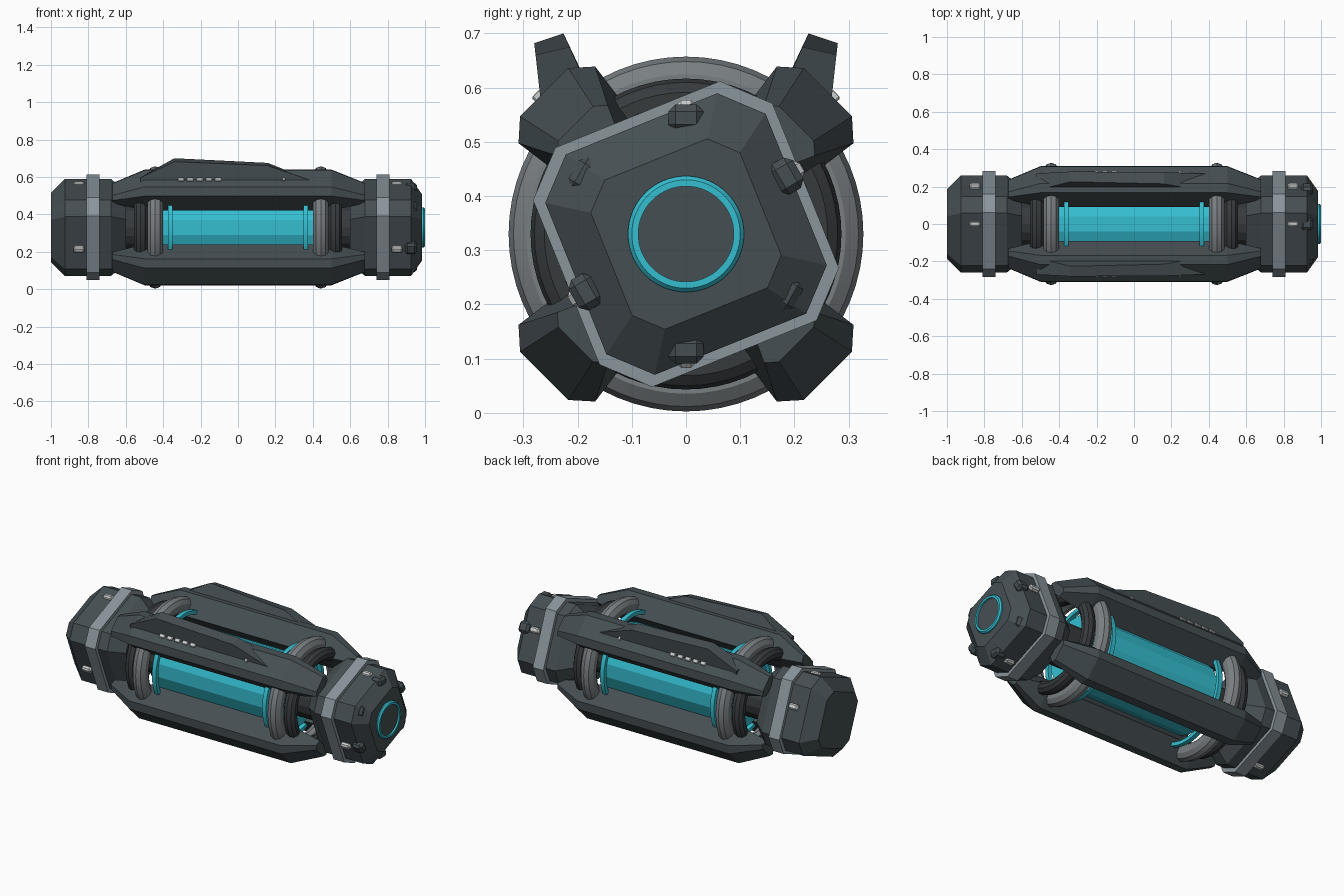
import bpy, bmesh, math
from mathutils import Matrix, Vector

AXIS_Z = 0.33
cube = bpy.data.objects.get("Cube")
if cube:
    bpy.data.objects.remove(cube, do_unlink=True)


def material(name, rgb):
    m = bpy.data.materials.new(name)
    m.use_nodes = True
    col = (*rgb, 1)
    m.diffuse_color = col
    m.node_tree.nodes["Principled BSDF"].inputs["Base Color"].default_value = col
    return m


ARMOUR = material("dark slate armour", (0.060, 0.078, 0.086))
TRIM = material("light steel trim", (0.25, 0.30, 0.33))
HOOP = material("grey hoop", (0.19, 0.21, 0.22))
DARK = material("charcoal", (0.038, 0.043, 0.046))
GLOW = material("cyan glow", (0.035, 0.52, 0.64))
SILVER = material("pale silver", (0.60, 0.62, 0.62))


def finish(name, bm, mat, smooth=False):
    bmesh.ops.recalc_face_normals(bm, faces=bm.faces)
    me = bpy.data.meshes.new(name)
    bm.to_mesh(me)
    bm.free()
    me.materials.append(mat)
    ob = bpy.data.objects.new(name, me)
    ob.location.z = AXIS_Z
    bpy.context.collection.objects.link(ob)
    if smooth:
        bpy.context.view_layer.objects.active = ob
        for o in bpy.context.selected_objects:
            o.select_set(False)
        ob.select_set(True)
        bpy.ops.object.shade_smooth_by_angle(angle=math.radians(25))
    return ob


def loft(name, stations, mat, smooth=False):
    """Skin a row of (x, [(y, z), ...]) sections and close both ends."""
    bm = bmesh.new()
    rings = [[bm.verts.new((x, y, z)) for y, z in sec] for x, sec in stations]
    n = len(rings[0])
    for a, b in zip(rings, rings[1:]):
        for i in range(n):
            j = (i + 1) % n
            bm.faces.new((a[i], a[j], b[j], b[i]))
    bm.faces.new(rings[0])
    bm.faces.new(rings[-1])
    return finish(name, bm, mat, smooth)


def hoop(name, profile, mat, n=64):
    """Revolve a closed (x, radius) profile around the long axis."""
    bm = bmesh.new()
    rings = []
    for k in range(n):
        a = math.tau * k / n
        rings.append([bm.verts.new((x, r * math.cos(a), r * math.sin(a))) for x, r in profile])
    m = len(profile)
    for k in range(n):
        a, b = rings[k], rings[(k + 1) % n]
        for i in range(m):
            j = (i + 1) % m
            bm.faces.new((a[i], a[j], b[j], b[i]))
    return finish(name, bm, mat, True)


def round_profile(x, half, outer, inner, n=10):
    mid, rad = (outer + inner) / 2, (outer - inner) / 2
    turn = math.pi / n
    grow = 1 / math.cos(turn)
    return [(x + half * grow * math.cos(math.tau * k / n + turn),
             mid + rad * math.sin(math.tau * k / n + turn) * grow) for k in range(n)]


def polygon(r, n, turn=0.0):
    return [(r * math.cos(math.tau * k / n + turn), r * math.sin(math.tau * k / n + turn))
            for k in range(n)]


def cut_square(r):
    """Twisted square with clipped corners."""
    angles = [math.radians(67 + 90 * k + s) for k in range(4) for s in (-10.5, 10.5)]
    return [(r * math.cos(a), r * math.sin(a)) for a in angles]


def block(name, size, pos, angle, mat, bevel=0.0):
    """Box lying on the body at a turn about the long axis; pos = (x, radius)."""
    bm = bmesh.new()
    bmesh.ops.create_cube(bm, size=1)
    bmesh.ops.scale(bm, vec=Vector(size), verts=bm.verts)
    if bevel:
        bmesh.ops.bevel(bm, geom=bm.edges[:], offset=bevel, segments=1, affect='EDGES')
    bmesh.ops.translate(bm, vec=(pos[0], 0, pos[1]), verts=bm.verts)
    bmesh.ops.rotate(bm, cent=(0, 0, 0), matrix=Matrix.Rotation(angle, 3, 'X'), verts=bm.verts)
    return finish(name, bm, mat)


# Glowing core and the dark shaft that carries it
loft("glow_core", [(s * 0.4, polygon(0.2, 16, math.pi / 16)) for s in (-1, 1)], GLOW)
loft("shaft", [(s * 0.65, polygon(0.12, 16)) for s in (-1, 1)], DARK)

for side, s in (("right", -1), ("left", 1)):
    # End cap with its trim band
    tip, tip_r = (0.985, 0.18) if s > 0 else (1.0, 0.19)
    loft(f"end_cap_{side}", [(s * x, cut_square(r)) for x, r in
         ((0.60, 0.20), (0.68, 0.266), (0.925, 0.266), (tip, tip_r))], ARMOUR)
    loft(f"trim_band_{side}", [(s * x, cut_square(0.289)) for x in (0.74, 0.81)], TRIM)
    # Hoops around the core
    hoop(f"large_hoop_{side}", round_profile(s * 0.443, 0.041, 0.325, 0.235), HOOP)
    hoop(f"dark_hoop_{side}", round_profile(s * 0.52, 0.036, 0.285, 0.215), DARK)
    hoop(f"glow_hoop_{side}", [(s * (0.362 + dx), r) for dx, r in
         ((-0.013, 0.25), (0.013, 0.25), (0.013, 0.272), (-0.013, 0.272))], GLOW)
    # Six silver inserts around each cap
    for k in range(6):
        block(f"cap_insert_{side}_{k + 1}", (0.06, 0.034, 0.03), (s * 0.85, 0.232),
              math.radians(60 * k), SILVER, 0.008)

# Lugs and glowing rim on the left end
for k in range(6):
    block(f"cap_lug_{k + 1}", (0.065, 0.065, 0.05), (0.925, 0.214),
          math.radians(60 * k), ARMOUR, 0.013)
hoop("end_rim", [(0.98, 0.088), (1.0, 0.088), (1.0, 0.1), (0.992, 0.107), (0.98, 0.107)], GLOW)
loft("end_disc", [(x, polygon(0.09, 48)) for x in (0.98, 0.99)], ARMOUR)


# Four armour rails on the diagonals
def rail_section(angle, inner, inner_w, shoulder, width, outer, outer_w):
    half = [(inner, inner_w), (shoulder, width), (outer, outer_w)]
    pts = half + [(r, -t) for r, t in reversed(half)]
    c, d = math.cos(angle), math.sin(angle)
    return [(r * c - t * d, r * d + t * c) for r, t in pts]


for k, label in enumerate(("back_upper", "front_upper", "front_lower", "back_lower")):
    a = math.radians(45 + 90 * k)
    end = rail_section(a, 0.235, 0.05, 0.27, 0.066, 0.288, 0.045)
    full = rail_section(a, 0.21, 0.083, 0.337, 0.1, 0.37, 0.063)
    loft(f"rail_{label}", [(-0.67, end), (-0.5, full), (0.5, full), (0.68, end)], ARMOUR)


# Raised fins with markers on the two upper rails
def fin_section(m, h):
    base_in, base_out = Vector((0.17, 0.245)), Vector((0.268, 0.245))
    top_in, top_out = Vector((0.226, 0.37)), Vector((0.28, 0.352))
    mid_in = base_in.lerp(Vector((0.2, 0.315)), h)
    pts = (base_out, base_out.lerp(top_out, h), base_in.lerp(top_in, h), mid_in, base_in)
    return [(m * p.x, p.y) for p in pts]


for label, m in (("front", -1), ("back", 1)):
    loft(f"fin_{label}", [(x, fin_section(m, h)) for x, h in
         ((-0.52, 0.2), (-0.34, 1.0), (0.16, 0.8), (0.39, 0.06))], ARMOUR)
    turn = -m * math.radians(45)
    for k in range(5):
        block(f"marker_{label}_{k + 1}", (0.034, 0.022, 0.012),
              (-0.305 + 0.05 * k, 0.374), turn - m * math.radians(2), SILVER, 0.003)
    block(f"marker_bar_{label}", (0.012, 0.04, 0.01), (0.245, 0.374), turn, SILVER)
